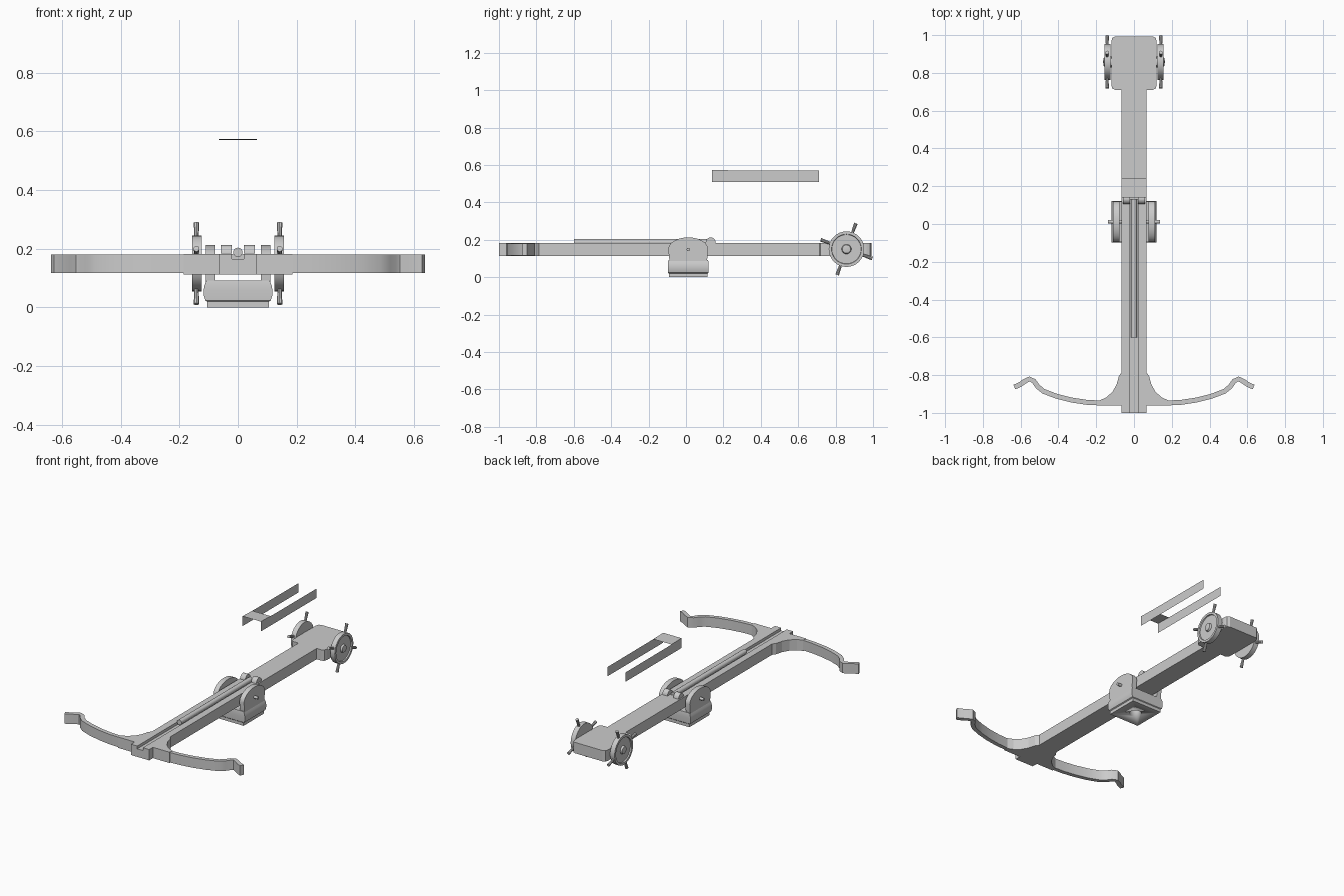
import bpy, bmesh
from math import sin, cos, pi, radians
from mathutils import Vector, Matrix

if "Cube" in bpy.data.objects:
    bpy.data.objects.remove(bpy.data.objects["Cube"])


def finish(name, bm, smooth=True):
    bmesh.ops.recalc_face_normals(bm, faces=bm.faces)
    me = bpy.data.meshes.new(name)
    bm.to_mesh(me)
    bm.free()
    ob = bpy.data.objects.new(name, me)
    bpy.context.collection.objects.link(ob)
    if smooth:
        bpy.context.view_layer.objects.active = ob
        ob.select_set(True)
        bpy.ops.object.shade_smooth_by_angle(angle=radians(35))
        ob.select_set(False)
    return ob


def prism(name, pts, direction, smooth=True):
    """Closed outline extruded along a direction."""
    bm = bmesh.new()
    face = bm.faces.new([bm.verts.new(p) for p in pts])
    r = bmesh.ops.extrude_face_region(bm, geom=[face])
    bmesh.ops.translate(bm, vec=Vector(direction),
                        verts=[v for v in r['geom'] if isinstance(v, bmesh.types.BMVert)])
    return finish(name, bm, smooth)


def rod(name, a, b, r, segs=16, r2=None):
    a, b = Vector(a), Vector(b)
    bm = bmesh.new()
    m = Matrix.Translation((a + b) / 2) @ (b - a).to_track_quat('Z', 'Y').to_matrix().to_4x4()
    bmesh.ops.create_cone(bm, cap_ends=True, segments=segs, radius1=r,
                          radius2=r if r2 is None else r2, depth=(b - a).length, matrix=m)
    return finish(name, bm)


def box(name, x0, x1, y0, y1, z0, z1):
    return prism(name, [(x0, y0, z0), (x1, y0, z0), (x1, y1, z0), (x0, y1, z0)], (0, 0, z1 - z0), False)


def cut(ob, cutter):
    mod = ob.modifiers.new("cut", 'BOOLEAN')
    mod.operation, mod.solver, mod.object = 'DIFFERENCE', 'EXACT', cutter
    cutter.hide_render = True
    cutter.display_type = 'WIRE'


# Stock with flared bow mount and wide rear block
half = [(.065, -1), (.065, -.962), (.185, -.962), (.185, -.935), (.15, -.92), (.115, -.89),
        (.092, -.85), (.08, -.805), (.065, -.785), (.065, .71), (.1, .71), (.115, .718),
        (.12, .735), (.12, .965), (.115, .985), (.1, .993)]
outline = half + [(-x, y) for x, y in reversed(half)]
stock = prism("stock", [(x, y, .113) for x, y in outline], (0, 0, .07), False)
cut(stock, box("groove_cutter", -.02, .02, -1.1, .13, .165, .25))

# Bolt lying in the groove
rod("bolt", (0, -.6, .188), (0, .13, .188), .016)

# Bow limbs swept as a ribbon with thickness
path = [(.17, -.948), (.25, -.944), (.33, -.932), (.41, -.912), (.48, -.885), (.51, -.86),
        (.53, -.832), (.553, -.82), (.58, -.834), (.605, -.851), (.633, -.863)]
for s, side in ((1, "right"), (-1, "left")):
    P = [Vector(p) for p in path]
    up, lo = [], []
    for i, p in enumerate(P):
        t = (P[min(i + 1, len(P) - 1)] - P[max(i - 1, 0)]).normalized()
        n = Vector((-t.y, t.x)) * .013
        up.append(p + n)
        lo.append(p - n)
    prism("bow_limb_" + side, [(s * p.x, p.y, .117) for p in up + lo[::-1]], (0, 0, .064))

# Pivot base: bulging loft on a plinth, with a socket hole beneath
CY = .012
bm = bmesh.new()
rings = [(.105, .104, 0), (.105, .104, .02), (.112, .108, .024), (.117, .109, .04), (.118, .109, .058),
         (.115, .109, .075), (.108, .106, .092)]
prev = None
for hx, hy, z in rings:
    ring = [bm.verts.new((sx * hx, CY + sy * hy, z)) for sx, sy in ((-1, -1), (1, -1), (1, 1), (-1, 1))]
    if prev:
        for i in range(4):
            bm.faces.new((prev[i], prev[(i + 1) % 4], ring[(i + 1) % 4], ring[i]))
    else:
        bm.faces.new(ring[::-1])
    prev = ring
bm.faces.new(prev)
base = finish("pivot_base", bm)
cut(base, rod("socket_cutter", (0, CY, -.05), (0, CY, .06), .035, 24))

for s, side in ((1, "right"), (-1, "left")):
    # Round-topped cheek and pivot pin
    arc = [(CY + .107 * cos(a), .148 + .065 * sin(a)) for a in [pi * i / 16 for i in range(17)]]
    cheek = [(CY + .1, .085)] + arc + [(CY - .1, .085)]
    prism("cheek_" + side, [(s * .078, y, z) for y, z in cheek], (s * .032, 0, 0))
    rod("pivot_pin_" + side, (s * .06, CY, .148), (s * .137, CY, .148), .009, 12)

    # Rounded catch lug
    lug = [(.132 + .027 * cos(a), .184 + .029 * sin(a)) for a in [pi * i / 8 for i in range(9)]]
    prism("catch_lug_" + side, [(s * .021, y, z) for y, z in lug], (s * .037, 0, 0))

    # Winch wheel with recessed face, hub and four handles
    wy, wz = .858, .15
    bm = bmesh.new()
    prof = [(.118, 0), (.118, .03), (.125, .03), (.125, .095), (.157, .095), (.157, .08), (.149, .078),
            (.149, .026), (.16, .022), (.164, 0)]
    vs = [bm.verts.new((s * x, wy, wz + r)) for x, r in prof]
    es = [bm.edges.new(e) for e in zip(vs, vs[1:])]
    bmesh.ops.spin(bm, geom=vs + es, cent=(0, wy, wz), axis=(1, 0, 0), angle=2 * pi, steps=32)
    bmesh.ops.remove_doubles(bm, verts=bm.verts, dist=1e-4)
    finish("winch_wheel_" + side, bm)
    for k in range(4):
        a = radians(70 + 90 * k)
        d = Vector((0, cos(a), sin(a)))
        c = Vector((s * .142, wy, wz))
        rod(f"winch_handle_{side}_{k}", c + d * .085, c + d * .147, .007, 10, .01)

# Thin open sleeve hovering above the stock: two side strips and a short top
bm = bmesh.new()
for x in (-.065, .065):
    bm.faces.new([bm.verts.new((x, y, z)) for y, z in ((.14, .51), (.71, .51), (.71, .57), (.26, .571), (.14, .574))])
bm.faces.new([bm.verts.new(p) for p in ((-.065, .14, .574), (.065, .14, .574), (.065, .24, .571), (-.065, .24, .571))])
finish("floating_sleeve", bm, False)
